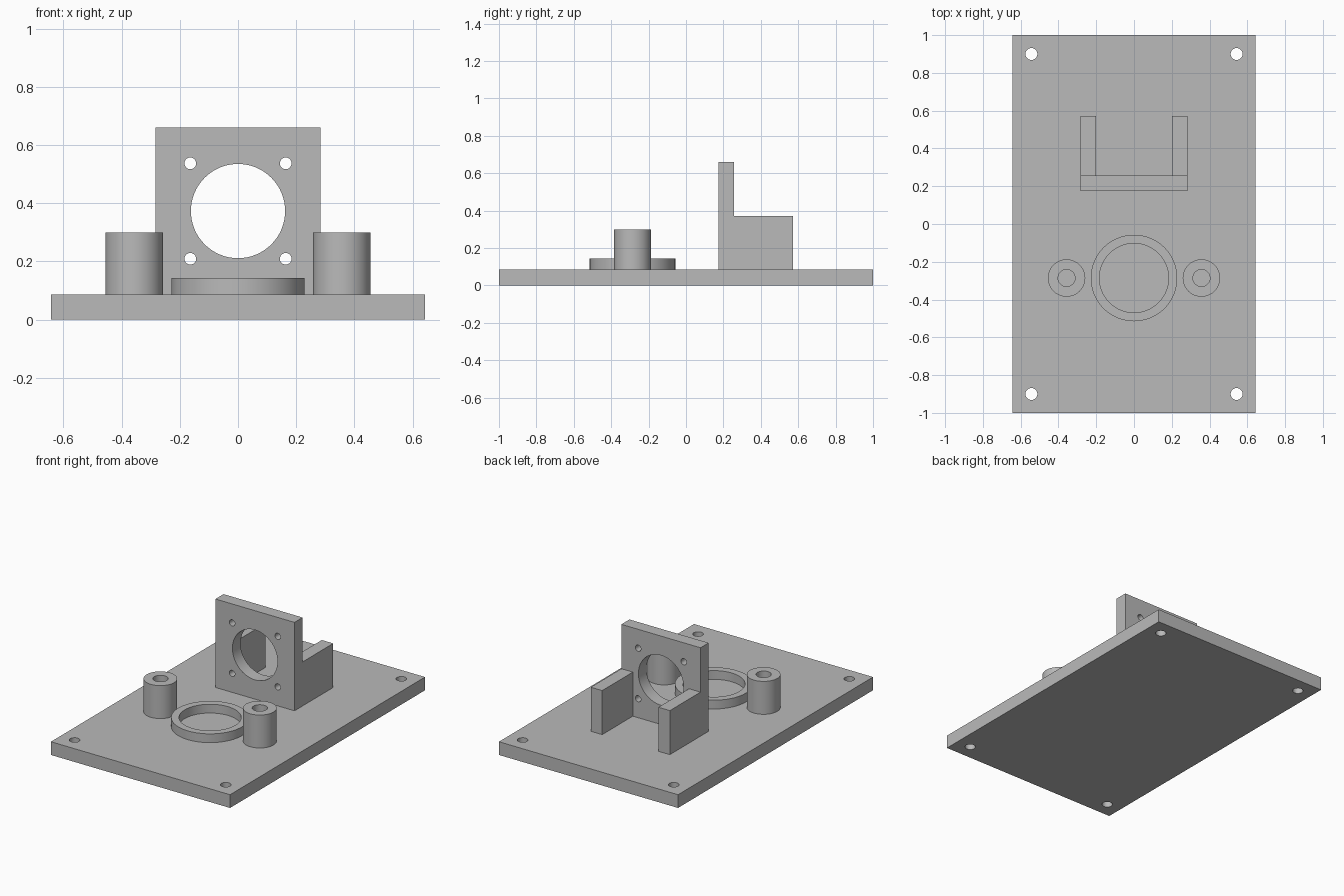
import bpy, bmesh
from math import pi, radians
from mathutils import Matrix, Vector

cube = bpy.data.objects.get("Cube")
if cube:
    bpy.data.objects.remove(cube, do_unlink=True)

grey = bpy.data.materials.new("plain_grey")
grey.use_nodes = True
colour = (0.49, 0.49, 0.49, 1)
grey.diffuse_color = colour
grey.node_tree.nodes["Principled BSDF"].inputs["Base Color"].default_value = colour

PLATE_TOP = 0.086


def make(name, bm):
    bmesh.ops.recalc_face_normals(bm, faces=bm.faces)
    mesh = bpy.data.meshes.new(name)
    bm.to_mesh(mesh)
    bm.free()
    mesh.materials.append(grey)
    obj = bpy.data.objects.new(name, mesh)
    bpy.context.collection.objects.link(obj)
    return obj


def select(obj):
    bpy.ops.object.select_all(action='DESELECT')
    obj.select_set(True)
    bpy.context.view_layer.objects.active = obj


def smooth(obj):
    select(obj)
    bpy.ops.object.shade_smooth_by_angle(angle=radians(30))


def box(name, low, high):
    low, high = Vector(low), Vector(high)
    bm = bmesh.new()
    place = Matrix.Translation((low + high) / 2) @ Matrix.Diagonal((*(high - low), 1))
    bmesh.ops.create_cube(bm, size=1, matrix=place)
    return make(name, bm)


def drill(obj, holes, axis):
    """Cut round through-holes, given as (centre, radius), along an axis."""
    turn = Matrix.Rotation(pi / 2, 4, 'X') if axis == 'Y' else Matrix()
    bm = bmesh.new()
    for centre, radius in holes:
        bmesh.ops.create_cone(bm, cap_ends=True, segments=64, radius1=radius,
                              radius2=radius, depth=0.4,
                              matrix=Matrix.Translation(centre) @ turn)
    cutter = make("hole_cutter", bm)
    cutter.hide_render = True
    mod = obj.modifiers.new("holes", 'BOOLEAN')
    mod.operation, mod.solver, mod.object = 'DIFFERENCE', 'EXACT', cutter
    select(obj)
    bpy.ops.object.modifier_apply(modifier=mod.name)
    bpy.data.objects.remove(cutter, do_unlink=True)
    smooth(obj)


def tube(name, x, y, outer, inner, top):
    """Lathe a hollow cylinder standing on the base plate."""
    bm = bmesh.new()
    profile = [(outer, PLATE_TOP), (outer, top), (inner, top), (inner, PLATE_TOP)]
    verts = [bm.verts.new((r, 0, z)) for r, z in profile]
    edges = [bm.edges.new((verts[i], verts[(i + 1) % 4])) for i in range(4)]
    bmesh.ops.spin(bm, geom=verts + edges, cent=(0, 0, 0), axis=(0, 0, 1),
                   angle=2 * pi, steps=64, use_merge=True)
    bmesh.ops.remove_doubles(bm, verts=bm.verts, dist=0.0001)
    bmesh.ops.translate(bm, verts=bm.verts, vec=(x, y, 0))
    smooth(make(name, bm))


# Base plate with a mounting hole at each corner
plate = box("base_plate", (-0.643, -1, 0), (0.643, 1, PLATE_TOP))
drill(plate, [((x, y, 0), 0.0315) for x in (-0.543, 0.543) for y in (-0.9, 0.9)], 'Z')

# Upright motor wall with a large opening and four screw holes
wall = box("mount_wall", (-0.284, 0.174, PLATE_TOP), (0.284, 0.257, 0.66))
screws = [((x, 0.215, 0.373 + z), 0.02) for x in (-0.164, 0.164) for z in (-0.164, 0.164)]
drill(wall, [((0, 0.215, 0.373), 0.162)] + screws, 'Y')

# Side cheeks behind the wall and hollow posts beside the ring
for name, side in (("left", 1), ("right", -1)):
    inner, outer = sorted((side * 0.202, side * 0.284))
    box(name + "_cheek", (inner, 0.257, PLATE_TOP), (outer, 0.571, 0.372))
    tube(name + "_post", side * 0.357, -0.286, 0.099, 0.045, 0.3)

# Low locating ring
tube("locating_ring", 0, -0.286, 0.229, 0.183, 0.143)
